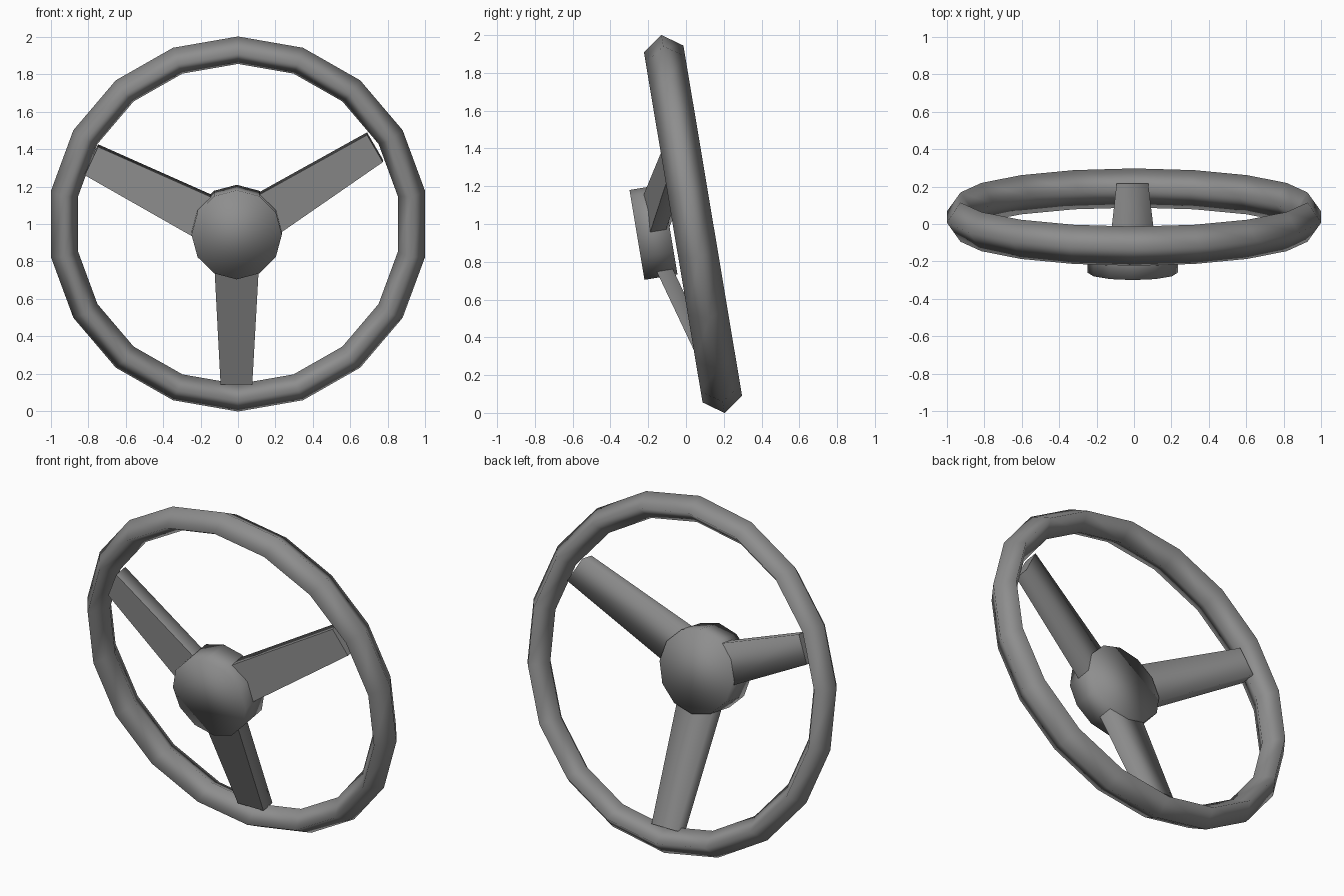
import bpy, bmesh
from math import radians, sin, cos, pi
from mathutils import Matrix, Vector

if "Cube" in bpy.data.objects:
    bpy.data.objects.remove(bpy.data.objects["Cube"])

# Local frame: wheel lies in XZ, axis along Y; then tilted back about X
TILT = Matrix.Translation((0, 0.037, 1.0)) @ Matrix.Rotation(radians(9.5), 4, 'X')
dark = bpy.data.materials.new("dark_grey")
dark.diffuse_color = (0.27, 0.27, 0.27, 1)
dark.use_nodes = True
dark.node_tree.nodes["Principled BSDF"].inputs["Base Color"].default_value = dark.diffuse_color


def finish(name, bm, flat=()):
    bmesh.ops.recalc_face_normals(bm, faces=bm.faces)
    for f in bm.faces:
        f.smooth = f not in flat
    bm.transform(TILT)
    me = bpy.data.meshes.new(name)
    bm.to_mesh(me)
    bm.free()
    me.materials.append(dark)
    ob = bpy.data.objects.new(name, me)
    bpy.context.collection.objects.link(ob)
    return ob


# Rim: 18-sided ring with a diamond section (radius, depth)
section = [(1.0145, 0), (0.94, 0.106), (0.866, 0), (0.94, -0.106)]
bm = bmesh.new()
N = 18
rings = []
for i in range(N):
    a = pi / 2 + 2 * pi * i / N
    rings.append([bm.verts.new((r * cos(a), d, r * sin(a))) for r, d in section])
for i in range(N):
    p, q = rings[i], rings[(i + 1) % N]
    for j in range(4):
        k = (j + 1) % 4
        bm.faces.new((p[j], p[k], q[k], q[j]))
finish("rim", bm)

# Hub: 12-sided disc set forward of the rim
CENTRE = Vector((-0.007, 0, -0.008))
bm = bmesh.new()
bmesh.ops.create_cone(bm, cap_ends=True, segments=12, radius1=0.241, radius2=0.241,
                      depth=0.177,
                      matrix=Matrix.Translation(CENTRE + Vector((0, -0.2135, 0)))
                      @ Matrix.Rotation(pi / 2, 4, 'X') @ Matrix.Rotation(pi / 2, 4, 'Z'))
finish("hub", bm)


# Spokes: tapered bars sloping from the hub back to the rim
def spoke(name, angle, length):
    bm = bmesh.new()
    a = radians(angle)
    out, side = Vector((cos(a), 0, sin(a))), Vector((-sin(a), 0, cos(a)))
    back = Vector((0, 0.086, 0))
    ends = []
    for r in (0.1, length):
        hw = 0.128 - 0.051 * r
        base = CENTRE + out * r + Vector((0, -0.29 + 0.283 * r, 0))
        ends.append([bm.verts.new(base + side * s * hw + back * t)
                     for s, t in ((-1, 0), (1, 0), (1, 1), (-1, 1))])
    p, q = ends
    faces = [bm.faces.new((p[j], p[(j + 1) % 4], q[(j + 1) % 4], q[j])) for j in range(4)]
    caps = [bm.faces.new(p), bm.faces.new(q)]
    finish(name, bm, flat=[faces[0]] + caps)


spoke("spoke_right", 29.9, 0.851)
spoke("spoke_left", 155.3, 0.853)
spoke("spoke_bottom", 269.9, 0.853)
